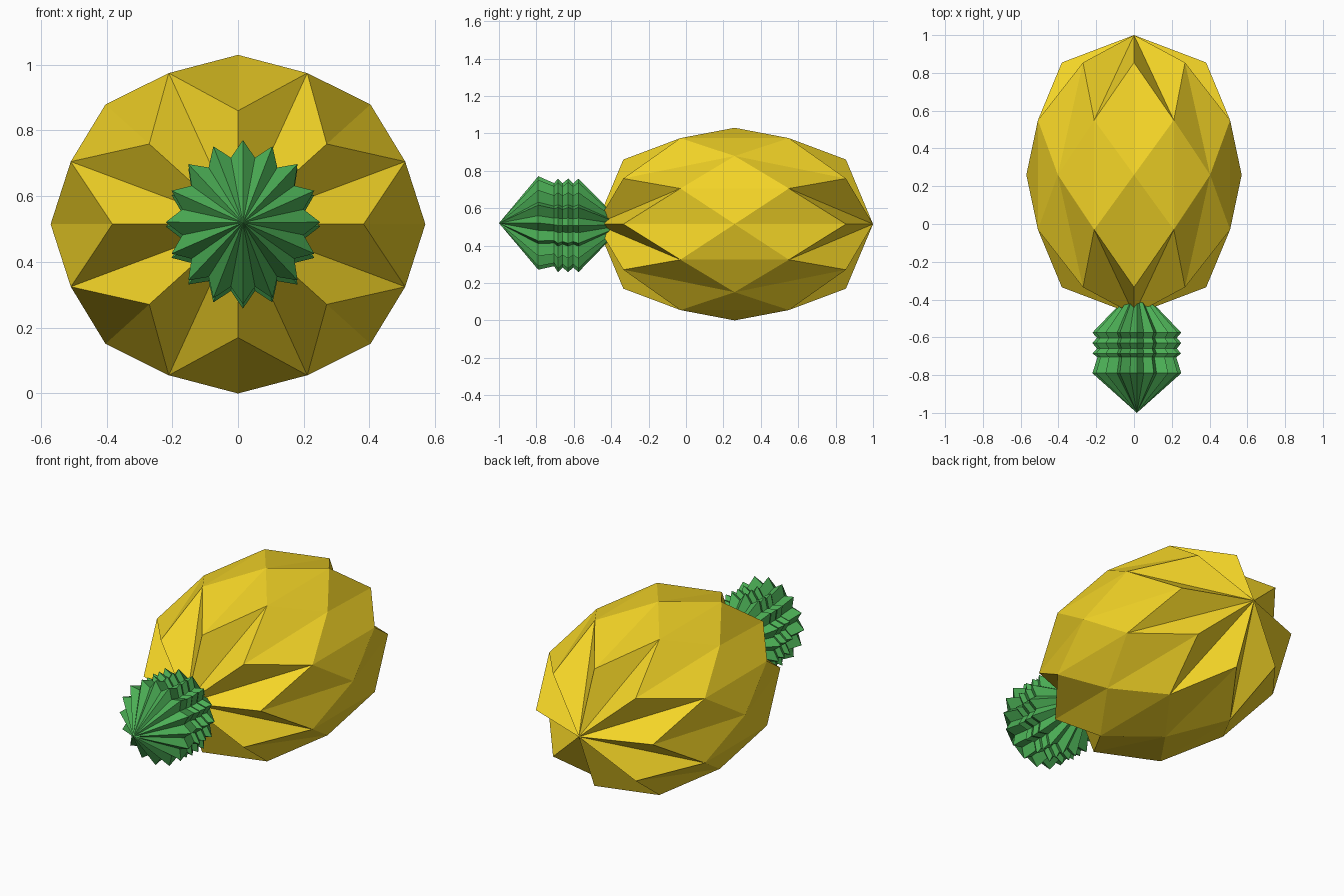
import bpy
from math import sin, cos, pi

if "Cube" in bpy.data.objects:
    bpy.data.objects.remove(bpy.data.objects["Cube"])


def make(name, verts, faces, color):
    mesh = bpy.data.meshes.new(name)
    mesh.from_pydata(verts, [], faces)
    mat = bpy.data.materials.new(name + "_color")
    mat.diffuse_color = (*color, 1)
    mat.use_nodes = True
    mat.node_tree.nodes["Principled BSDF"].inputs["Base Color"].default_value = mat.diffuse_color
    mesh.materials.append(mat)
    obj = bpy.data.objects.new(name, mesh)
    bpy.context.collection.objects.link(obj)


# Fruit: faceted ellipsoid lying along y, rings of 8 with alternating half steps
RX, RZ, CY, CZ, N = 0.57, 0.515, 0.26, 0.515, 8
rings = [(-0.595, 0.67, 0), (-0.29, 0.966, 0.5), (0, 1, 0),
         (0.29, 0.966, 0.5), (0.595, 0.67, 0)]
verts = []
for dy, r, shift in rings:
    for i in range(N):
        a = 2 * pi * (i + shift) / N
        verts.append((RX * r * sin(a), CY + dy, CZ + RZ * r * cos(a)))
front, back = len(verts), len(verts) + 1
verts += [(0, CY - 0.74, CZ), (0, CY + 0.74, CZ)]
faces = []
for i in range(N):
    j = (i + 1) % N
    # mirrored ends: creased petals around the pole, then folded diamonds
    for pole, end, odd, flip in ((front, 0, N, 1), (back, 4 * N, 3 * N, -1)):
        mid = 2 * N
        for tri in ((pole, end + i, odd + i), (pole, odd + i, end + j),
                    (end + i, mid + i, odd + i), (end + j, odd + i, mid + j)):
            faces.append(tri[::flip])
    # middle diamonds, folded lengthwise
    faces += [(N + i, 2 * N + i, 3 * N + i), (N + i, 3 * N + i, 2 * N + j)]
make("fruit_body", verts, faces, (0.9, 0.66, 0.02))

# Crown: stacked star-shaped rings (y, radius, centre height)
S, CX = 32, 0.015
profile = [(-0.79, 0.25, 0.521), (-0.705, 0.222, 0.512), (-0.685, 0.25, 0.508),
           (-0.66, 0.225, 0.508), (-0.63, 0.25, 0.508), (-0.603, 0.225, 0.508),
           (-0.575, 0.25, 0.508)]
verts, faces = [], []
for y, r, cz in profile:
    for i in range(S):
        a = 2 * pi * i / S
        k = r * (0.8 if i % 2 else 1)
        verts.append((CX + 0.94 * k * sin(a), y, cz + k * cos(a)))
tip, tail = len(verts), len(verts) + 1
verts += [(CX, -1.0, 0.52), (CX, -0.33, 0.51)]
last = (len(profile) - 1) * S
for i in range(S):
    j = (i + 1) % S
    faces += [(tip, i, j), (tail, last + j, last + i)]
    for k in range(0, last, S):
        faces.append((k + i, k + S + i, k + S + j, k + j))
make("leaf_crown", verts, faces, (0.07, 0.42, 0.09))
